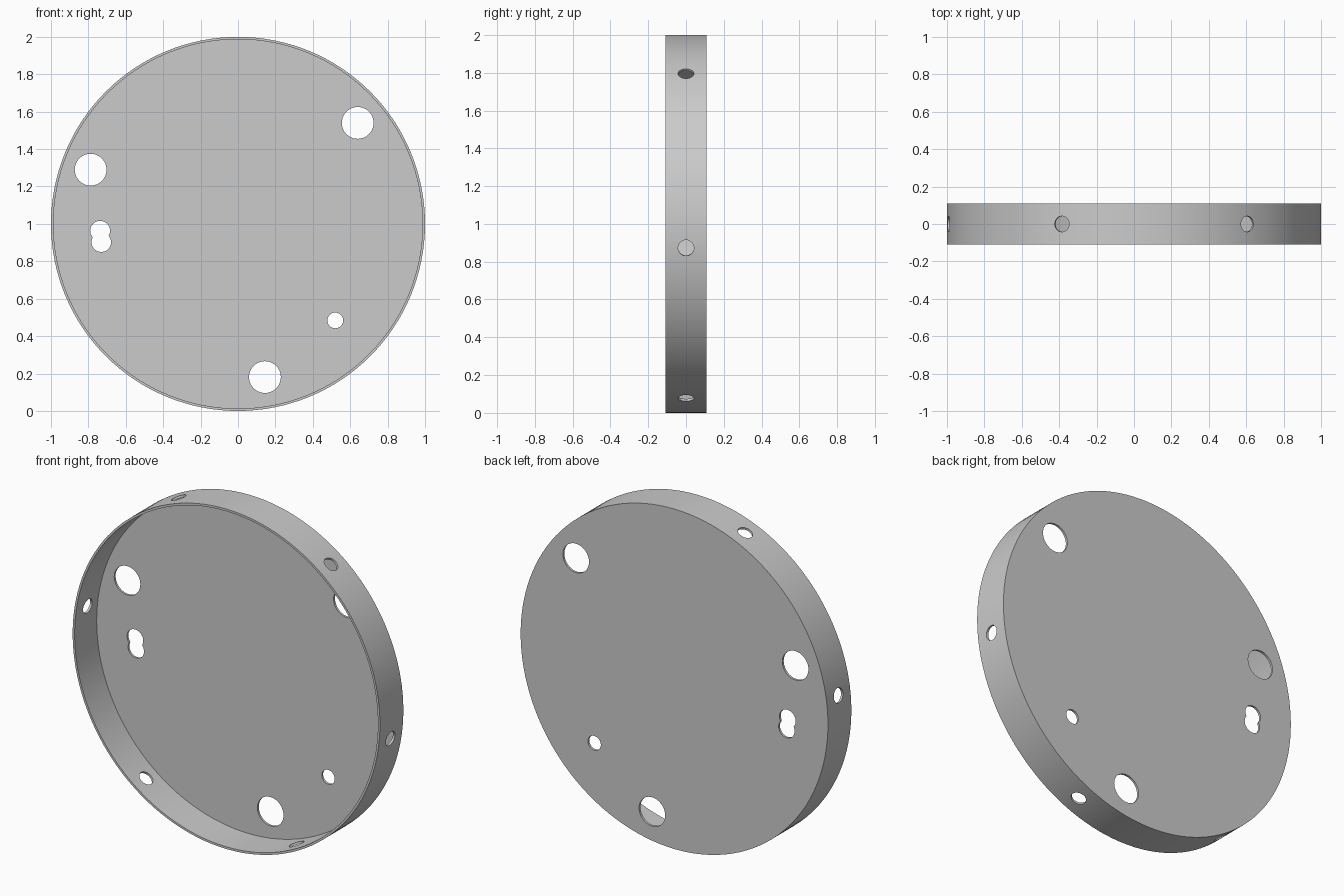
import bpy, math

if "Cube" in bpy.data.objects:
    bpy.data.objects.remove(bpy.data.objects["Cube"])

R, HALF, WALL, CZ = 1.0, 0.109, 0.013, 1.0


def cylinder(name, loc, r, depth, rot, sides):
    bpy.ops.mesh.primitive_cylinder_add(vertices=sides, radius=r, depth=depth,
                                        location=loc, rotation=rot)
    ob = bpy.context.object
    ob.name = name
    return ob


def cut(target, cutter):
    mod = target.modifiers.new("cut", 'BOOLEAN')
    mod.operation = 'DIFFERENCE'
    mod.solver = 'EXACT'
    mod.object = cutter
    bpy.context.view_layer.objects.active = target
    bpy.ops.object.modifier_apply(modifier=mod.name)
    bpy.data.objects.remove(cutter, do_unlink=True)


# Round pan: solid disc hollowed from the front, leaving a thin back plate
ALONG_Y = (math.pi / 2, 0, 0)
pan = cylinder("round_pan", (0, 0, CZ), R, 2 * HALF, ALONG_Y, 128)
cut(pan, cylinder("hollow", (0, -WALL - 0.1, CZ), R - WALL, 2 * HALF + 0.2, ALONG_Y, 128))

# Holes through the back plate: three large, one small, a double hole
plate_holes = [(0.64, 1.54, 0.085), (-0.788, 1.29, 0.085), (0.144, 0.181, 0.085),
               (0.52, 0.484, 0.042), (-0.737, 0.963, 0.053), (-0.731, 0.902, 0.052)]
for x, z, r in plate_holes:
    cut(pan, cylinder("plate_hole", (x, HALF, z), r, 0.1, ALONG_Y, 40))

# Six evenly spaced holes through the rim
for i in range(6):
    a = math.radians(52.7 + 60 * i)
    loc = (R * math.cos(a), 0, CZ + R * math.sin(a))
    cut(pan, cylinder("rim_hole", loc, 0.042, 0.2, (0, math.pi / 2 - a, 0), 32))

bpy.ops.object.select_all(action='DESELECT')
pan.select_set(True)
bpy.context.view_layer.objects.active = pan
bpy.ops.object.shade_smooth_by_angle(angle=math.radians(30))
